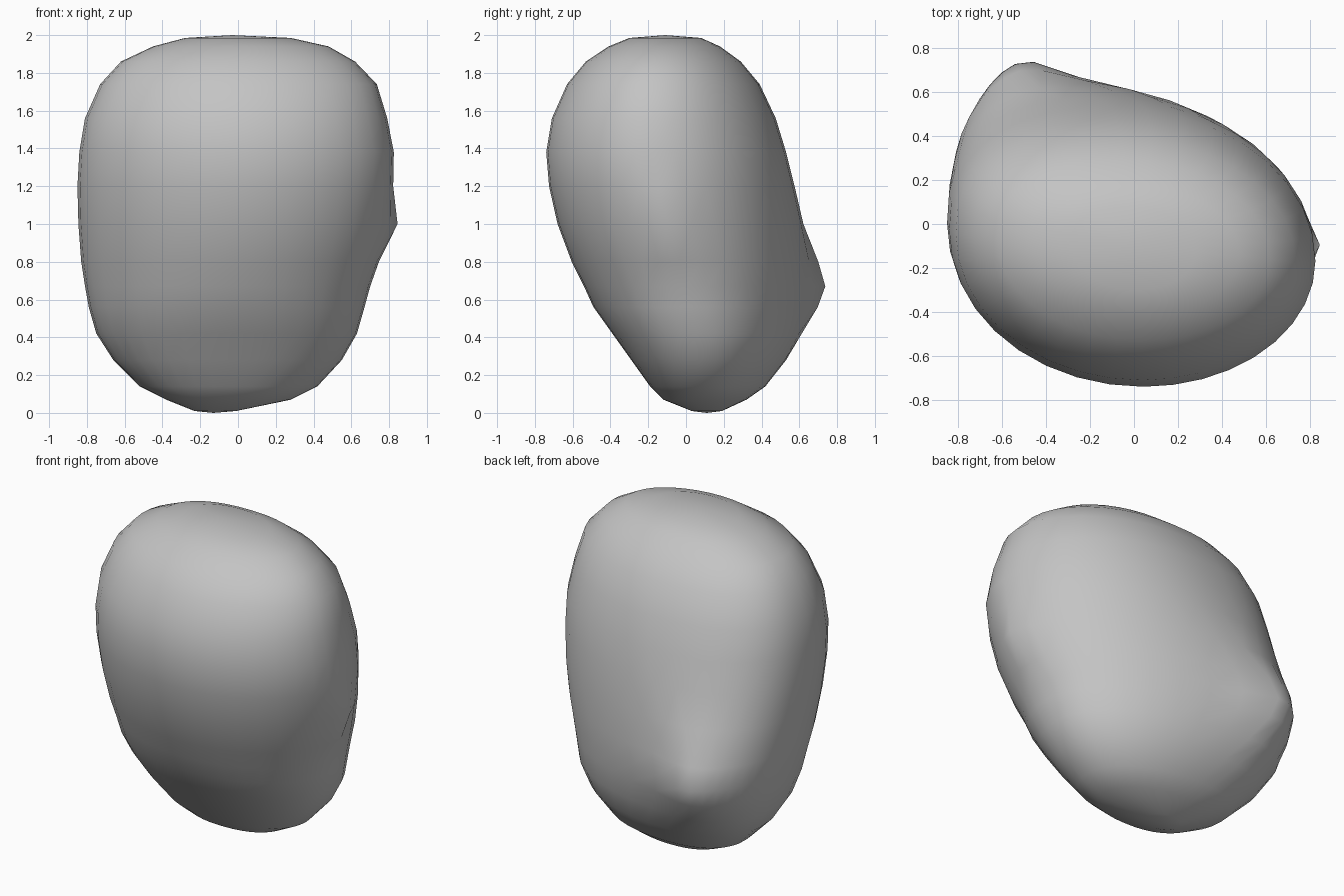
import bpy
import bmesh
from math import cos, sin, pi, exp
from mathutils import Vector

if "Cube" in bpy.data.objects:
    bpy.data.objects.remove(bpy.data.objects["Cube"], do_unlink=True)

SEGMENTS = 36

# Stone outline by height: z, left and right limits in x, front and back limits in y
LEVELS = [
    (0.01, -0.23, -0.01, 0.03, 0.19),
    (0.07, -0.38, 0.28, -0.12, 0.32),
    (0.14, -0.52, 0.42, -0.19, 0.42),
    (0.28, -0.66, 0.55, -0.29, 0.53),
    (0.42, -0.75, 0.63, -0.39, 0.605),
    (0.56, -0.79, 0.67, -0.49, 0.645),
    (0.67, -0.81, 0.70, -0.54, 0.66),
    (0.80, -0.83, 0.745, -0.605, 0.655),
    (1.00, -0.845, 0.795, -0.68, 0.62),
    (1.20, -0.85, 0.82, -0.725, 0.575),
    (1.38, -0.84, 0.825, -0.74, 0.53),
    (1.56, -0.81, 0.79, -0.71, 0.475),
    (1.74, -0.73, 0.735, -0.63, 0.39),
    (1.86, -0.62, 0.62, -0.53, 0.29),
    (1.94, -0.45, 0.48, -0.41, 0.18),
    (1.985, -0.28, 0.28, -0.30, 0.08),
]

# Local swellings: centre, push, radius
BUMPS = [
    (Vector((-0.48, 0.65, 0.67)), Vector((-0.01, 0.08, 0)), 0.19),
    (Vector((0.80, -0.10, 1.0)), Vector((0.05, 0, 0)), 0.11),
]


def section(z, x0, x1, y0, y1):
    """Egg-shaped ring whose four quarters meet at offset extremes."""
    width, depth = x1 - x0, y1 - y0
    mid_x, mid_y = (x0 + x1) / 2, (y0 + y1) / 2
    # the back ridge swings sideways around the low rear bulge
    x_back = mid_x - width * (0.04 + 0.22 * exp(-((z - 0.66) / 0.45) ** 2))
    x_front = mid_x + 0.03 * width
    y_right, y_left = mid_y - 0.05 * depth, mid_y + 0.06 * depth
    ring = []
    for i in range(SEGMENTS):
        c, s = cos(2 * pi * i / SEGMENTS), sin(2 * pi * i / SEGMENTS)
        # squarer at the back corner and low on the front
        if s > 0:
            power = 2.4 if c < 0 else 2
        else:
            power = 2 + 0.3 * exp(-(z / 0.6) ** 2)
        cx = x_back if s > 0 else x_front
        cy = y_right if c > 0 else y_left
        x = cx + abs(c) ** (2 / power) * ((x1 if c > 0 else x0) - cx)
        y = cy + abs(s) ** (2 / power) * ((y1 if s > 0 else y0) - cy)
        point = Vector((x, y, z))
        offset = Vector()
        for centre, push, radius in BUMPS:
            offset += push * exp(-((point - centre).length / radius) ** 2)
        ring.append(point + offset)
    return ring


# Loft the rings and close both ends with a pole
bm = bmesh.new()
rings = [[bm.verts.new(p) for p in section(*level)] for level in LEVELS]
bottom = bm.verts.new((-0.13, 0.11, 0))
top = bm.verts.new((-0.03, -0.11, 2))
for i in range(SEGMENTS):
    j = (i + 1) % SEGMENTS
    for low, high in zip(rings, rings[1:]):
        bm.faces.new((low[i], low[j], high[j], high[i]))
    bm.faces.new((bottom, rings[0][j], rings[0][i]))
    bm.faces.new((top, rings[-1][i], rings[-1][j]))
for face in bm.faces:
    face.smooth = True

mesh = bpy.data.meshes.new("stone")
bm.to_mesh(mesh)
bm.free()

# Plain grey stone
grey = bpy.data.materials.new("stone grey")
grey.use_nodes = True
colour = (0.55, 0.55, 0.55, 1)
grey.diffuse_color = colour
shader = grey.node_tree.nodes["Principled BSDF"]
shader.inputs["Base Color"].default_value = colour
shader.inputs["Roughness"].default_value = 0.9
mesh.materials.append(grey)

stone = bpy.data.objects.new("stone", mesh)
bpy.context.collection.objects.link(stone)
